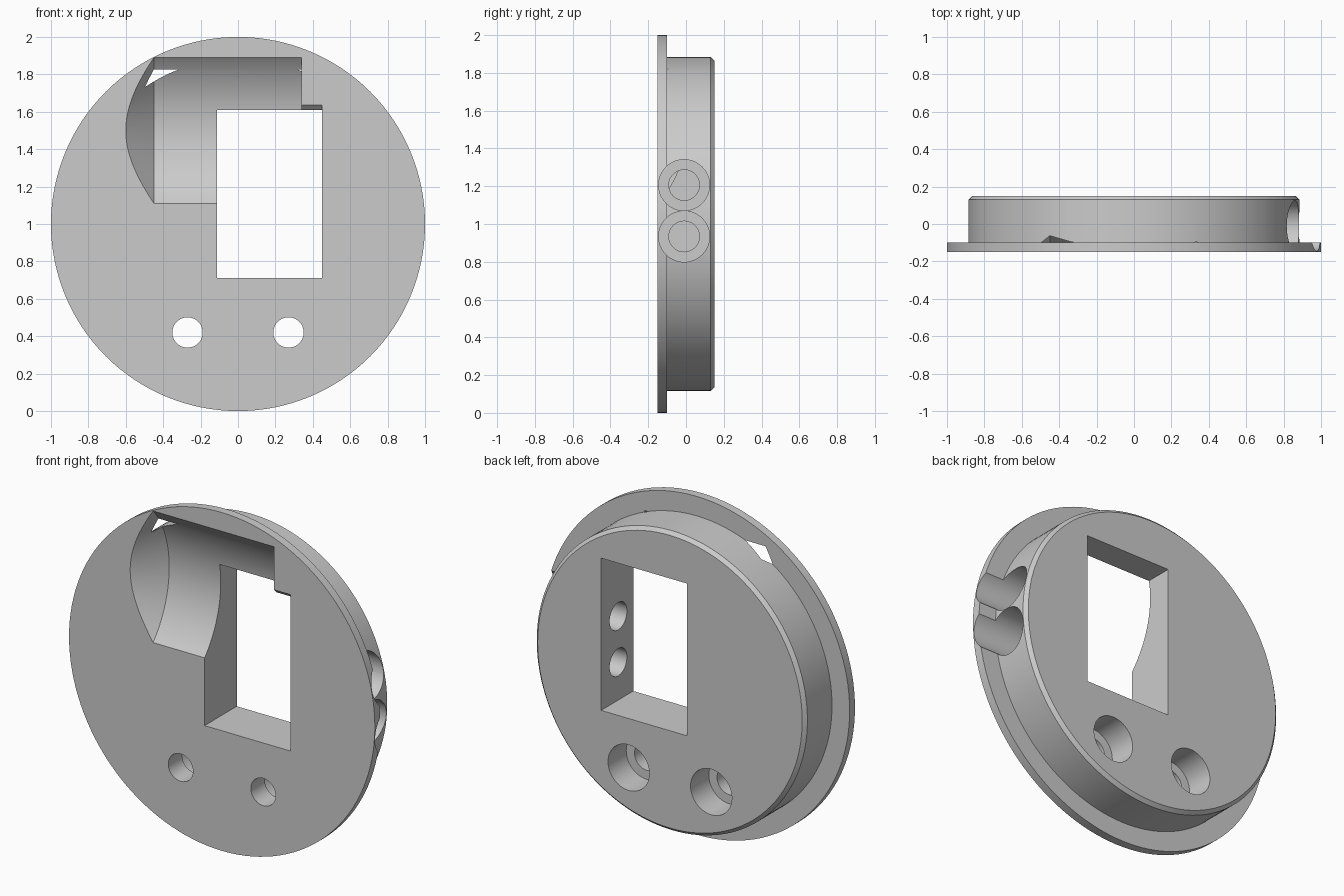
import bpy
import bmesh
from math import pi, radians
from mathutils import Vector

default = bpy.data.objects.get("Cube")
if default:
    bpy.data.objects.remove(default, do_unlink=True)

grey = bpy.data.materials.new("plain grey")
grey.use_nodes = True
colour = (0.6, 0.6, 0.6, 1)
grey.diffuse_color = colour
grey.node_tree.nodes["Principled BSDF"].inputs["Base Color"].default_value = colour


def finish(name, bm):
    bmesh.ops.remove_doubles(bm, verts=bm.verts, dist=0.0001)
    bmesh.ops.dissolve_limit(bm, angle_limit=0.001, verts=bm.verts, edges=bm.edges)
    bmesh.ops.recalc_face_normals(bm, faces=bm.faces)
    mesh = bpy.data.meshes.new(name)
    bm.to_mesh(mesh)
    bm.free()
    mesh.materials.append(grey)
    obj = bpy.data.objects.new(name, mesh)
    bpy.context.collection.objects.link(obj)
    return obj


def lathe(name, profile, axis, centre, steps):
    """Spin (distance along axis, radius) points about an axis."""
    axis, centre = Vector(axis), Vector(centre)
    bm = bmesh.new()
    verts = [bm.verts.new(centre + axis * a + Vector((0, 0, r))) for a, r in profile]
    edges = [bm.edges.new(pair) for pair in zip(verts, verts[1:])]
    bmesh.ops.spin(bm, geom=verts + edges, cent=centre, axis=axis,
                   angle=2 * pi, steps=steps)
    return finish(name, bm)


def prism(name, outline, x0, x1):
    """Extrude a (y, z) outline along x."""
    bm = bmesh.new()
    face = bm.faces.new([bm.verts.new((x0, y, z)) for y, z in outline])
    new = bmesh.ops.extrude_face_region(bm, geom=[face])["geom"]
    bmesh.ops.translate(bm, vec=(x1 - x0, 0, 0),
                        verts=[v for v in new if isinstance(v, bmesh.types.BMVert)])
    return finish(name, bm)


X, Y = (1, 0, 0), (0, 1, 0)

# Flanged disc with a chamfered back rim
disc = lathe("flanged_disc", [(-0.15, 0), (-0.15, 1), (-0.1, 1), (-0.1, 0.885),
                              (0.13, 0.885), (0.15, 0.865), (0.15, 0)],
             Y, (0, 0, 1), 128)

# Rectangular window, with an eased front edge beside the scoop
cutters = [
    prism("window_cutter", [(-0.3, 0.71), (0.3, 0.71), (0.3, 1.61), (-0.3, 1.61)],
          -0.113, 0.45),
    prism("window_edge_cutter", [(-0.16, 1.595), (-0.11, 1.595), (-0.16, 1.645)],
          0.33, 0.45),
]

# Shallow round scoop with a conical left end
cutters.append(lathe("scoop_cutter", [(-1.03, 0), (-0.45, 0.58), (0.34, 0.58), (0.34, 0)],
                     X, (0, -0.58, 1.5), 192))

# Screw holes, counterbored from the back
for side in (-1, 1):
    cutters.append(lathe("screw_hole_cutter",
                         [(-0.3, 0), (-0.3, 0.081), (-0.02, 0.081),
                          (-0.02, 0.135), (0.3, 0.135), (0.3, 0)],
                         Y, (side * 0.27, 0, 0.42), 48))

# Side holes into the window, counterbored from the rim
for z in (0.934, 1.206):
    cutters.append(lathe("side_hole_cutter",
                         [(0.3, 0), (0.3, 0.081), (0.65, 0.081),
                          (0.65, 0.135), (1.2, 0.135), (1.2, 0)],
                         X, (0, -0.01, z), 48))

# Cut everything out of the disc
bpy.context.view_layer.objects.active = disc
for cutter in cutters:
    cutter.hide_render = True
    mod = disc.modifiers.new(cutter.name, "BOOLEAN")
    mod.operation = "DIFFERENCE"
    mod.solver = "EXACT"
    mod.object = cutter
    bpy.ops.object.modifier_apply(modifier=mod.name)
for cutter in cutters:
    bpy.data.objects.remove(cutter, do_unlink=True)

bpy.ops.object.select_all(action="DESELECT")
disc.select_set(True)
bpy.ops.object.shade_smooth_by_angle(angle=radians(25))
